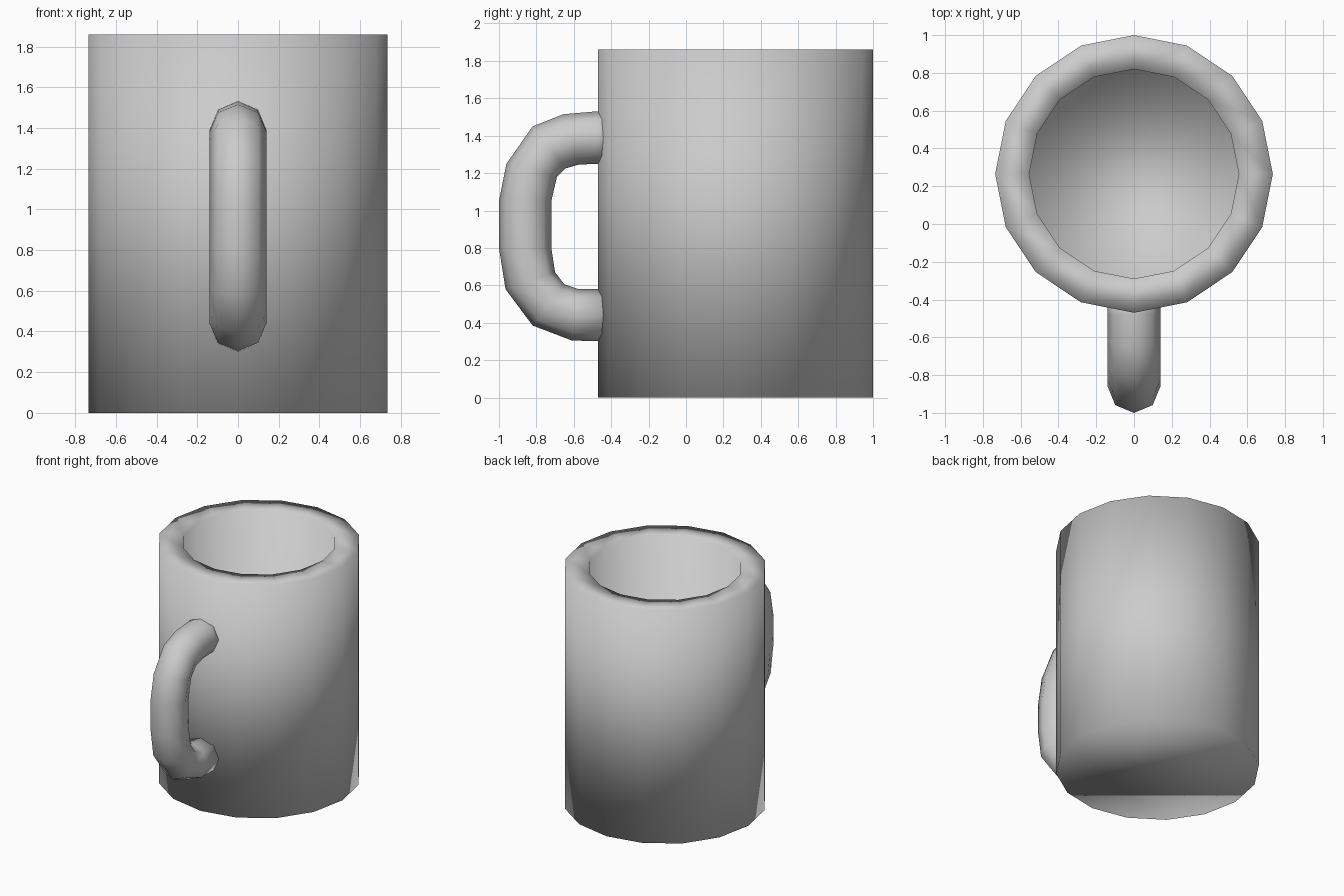
import bpy, bmesh
from math import sin, cos, tau
from mathutils import Vector

if "Cube" in bpy.data.objects:
    bpy.data.objects.remove(bpy.data.objects["Cube"])


def skin(name, rings):
    """Closed, smooth-shaded mesh lofted through a list of point rings."""
    bm = bmesh.new()
    loops = [[bm.verts.new(p) for p in ring] for ring in rings]
    n = len(loops[0])
    for a, b in zip(loops, loops[1:]):
        for i in range(n):
            j = (i + 1) % n
            bm.faces.new((a[i], a[j], b[j], b[i]))
    bm.faces.new(loops[0])
    bm.faces.new(loops[-1])
    bmesh.ops.recalc_face_normals(bm, faces=bm.faces)
    for f in bm.faces:
        f.smooth = True
    mesh = bpy.data.meshes.new(name)
    bm.to_mesh(mesh)
    bm.free()
    obj = bpy.data.objects.new(name, mesh)
    bpy.context.collection.objects.link(obj)
    return obj


# Cup: 16-sided outer wall, rim, inner wall and floor
CUP_Y, HEIGHT, SIDES = 0.265, 1.86, 16
cup_profile = [(0.735, 0), (0.735, HEIGHT), (0.555, HEIGHT), (0.555, 0.18)]
skin("cup", [[(r * cos(tau * i / SIDES), CUP_Y + r * sin(tau * i / SIDES), z)
              for i in range(SIDES)] for r, z in cup_profile])

# Handle: 8-sided tube, each section given by its outer and inner (y, z) edge
sections = [
    ((-0.40, 1.53), (-0.40, 1.25)),
    ((-0.48, 1.53), (-0.48, 1.25)),
    ((-0.655, 1.515), (-0.575, 1.245)),
    ((-0.82, 1.45), (-0.645, 1.225)),
    ((-0.96, 1.25), (-0.69, 1.18)),
    ((-1.00, 1.05), (-0.72, 1.05)),
    ((-1.00, 0.80), (-0.72, 0.80)),
    ((-0.965, 0.58), (-0.70, 0.67)),
    ((-0.82, 0.385), (-0.65, 0.605)),
    ((-0.61, 0.305), (-0.575, 0.58)),
    ((-0.40, 0.30), (-0.40, 0.58)),
]
rings = []
for outer, inner in sections:
    o, i = Vector((0, *outer)), Vector((0, *inner))
    mid, half = (o + i) / 2, (o - i) / 2
    rings.append([mid + half * cos(tau * k / 8) + Vector((0.14 * sin(tau * k / 8), 0, 0))
                  for k in range(8)])
skin("handle", rings)
